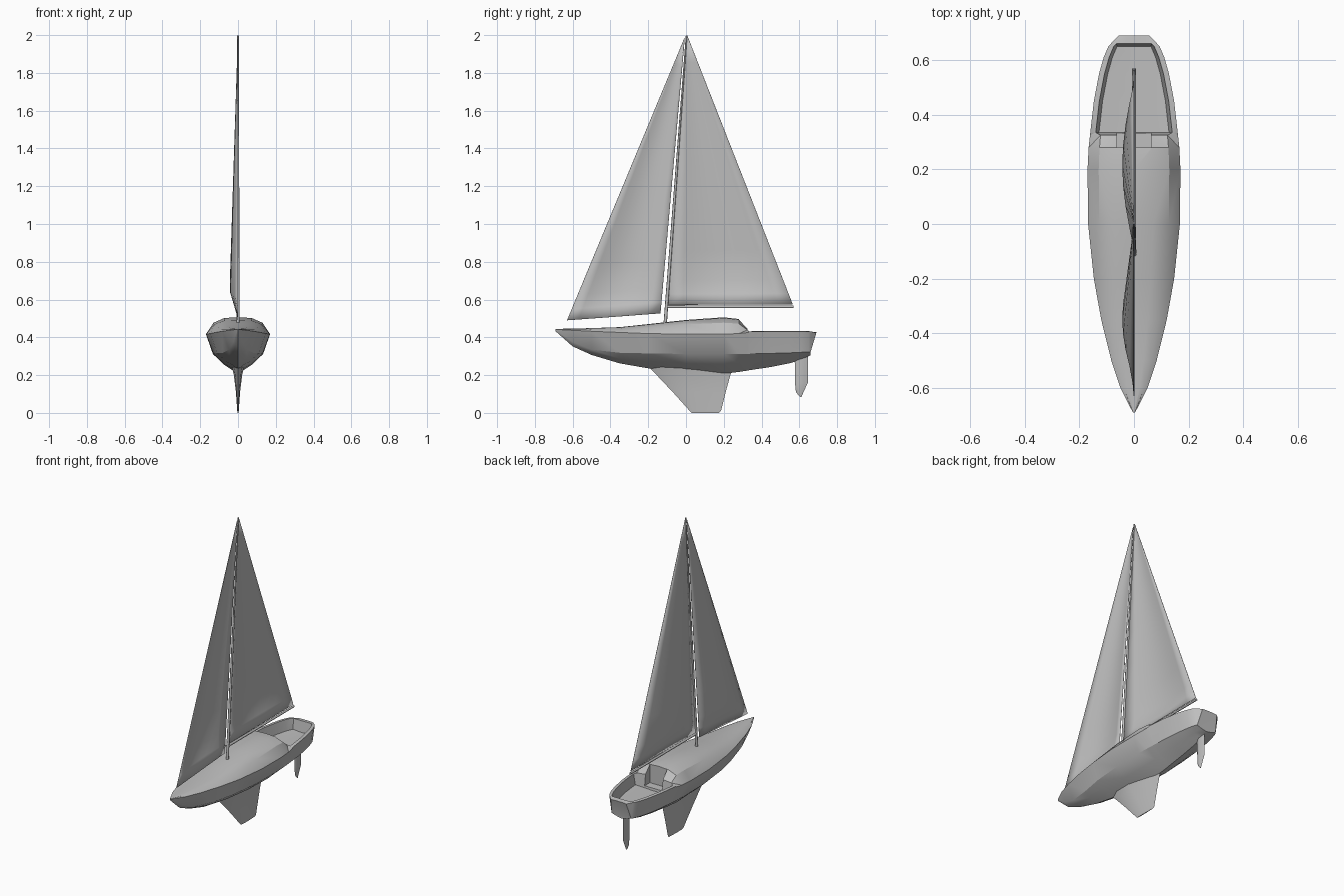
import bpy, bmesh, math
from mathutils import Vector

cube = bpy.data.objects.get("Cube")
if cube:
    bpy.data.objects.remove(cube, do_unlink=True)

grey = bpy.data.materials.new("plain_grey")
grey.use_nodes = True
grey.diffuse_color = (0.52, 0.52, 0.52, 1)
grey.node_tree.nodes["Principled BSDF"].inputs["Base Color"].default_value = (0.52, 0.52, 0.52, 1)


def finish(name, bm, angle=30):
    bmesh.ops.recalc_face_normals(bm, faces=bm.faces)
    me = bpy.data.meshes.new(name)
    bm.to_mesh(me)
    bm.free()
    me.materials.append(grey)
    me.shade_smooth()
    me.set_sharp_from_angle(angle=math.radians(angle))
    ob = bpy.data.objects.new(name, me)
    bpy.context.scene.collection.objects.link(ob)
    return ob


def loft(bm, rings, closed=True):
    """Skin a list of equal point rings and cap the ends."""
    rows = [[bm.verts.new(p) for p in ring] for ring in rings]
    n = len(rows[0])
    for a, b in zip(rows, rows[1:]):
        for i in range(n if closed else n - 1):
            j = (i + 1) % n
            bm.faces.new((a[i], a[j], b[j], b[i]))
    if closed:
        bm.faces.new(rows[0])
        bm.faces.new(rows[-1])


# Hull and deck: one skin; each station is
# y, rail half-width, rail z, chine half-width, chine z, keel z, deck top z
stations = [
    (-0.69, 0.004, 0.442, 0.003, 0.437, 0.432, 0.445),
    (-0.60, 0.050, 0.437, 0.024, 0.375, 0.352, 0.446),
    (-0.50, 0.083, 0.432, 0.047, 0.335, 0.307, 0.449),
    (-0.35, 0.120, 0.426, 0.080, 0.318, 0.262, 0.454),
    (-0.20, 0.147, 0.420, 0.110, 0.315, 0.236, 0.470),
    (0.00, 0.168, 0.417, 0.130, 0.312, 0.216, 0.492),
    (0.20, 0.170, 0.417, 0.133, 0.312, 0.207, 0.506),
    (0.28, 0.166, 0.420, 0.130, 0.312, 0.217, 0.497),
    (0.325, 0.161, 0.425, 0.127, 0.313, 0.224, 0.446),
    (0.335, 0.160, 0.430, 0.126, 0.313, 0.226, None),
    (0.45, 0.147, 0.432, 0.117, 0.315, 0.243, None),
    (0.55, 0.128, 0.432, 0.103, 0.318, 0.263, None),
    (0.61, 0.111, 0.432, 0.090, 0.321, 0.283, None),
    (0.65, 0.094, 0.431, 0.078, 0.323, 0.300, None),
    (0.66, 0.085, 0.431, 0.070, 0.323, 0.305, 0.431),
    (0.69, 0.055, 0.424, 0.046, 0.325, 0.316, 0.427),
]
rings = []
for y, w, rz, cw, cz, kz, top in stations:
    half = [(cw * 0.55, kz + (cz - kz) * 0.45), (cw, cz), (w, rz)]
    if top is None:      # open cockpit
        half += [(w - 0.020, rz + 0.002), (w - 0.032, 0.365)]
        centre = 0.360
    else:                # crowned deck and cabin roof
        half += [(w * 0.76, rz + (top - rz) * 0.68), (w * 0.42, rz + (top - rz) * 0.96)]
        centre = top
    section = [(0, kz)] + half + [(0, centre)] + [(-x, z) for x, z in reversed(half)]
    rake = 0.03 if y == 0.69 else 0
    rings.append([(x, y - rake * max(0, min(1, (rz - z) / (rz - cz))), z) for x, z in section])
bm = bmesh.new()
loft(bm, rings)
bmesh.ops.triangulate(bm, faces=[f for f in bm.faces if len(f.verts) == 4])
hull = finish("hull", bm, 28)

# Companionway recess in the back of the cabin
bpy.ops.mesh.primitive_cube_add(size=1, location=(0, 0.325, 0.46))
cutter = bpy.context.object
cutter.name = "companionway_cutter"
cutter.scale = (0.125, 0.09, 0.17)
cutter.hide_render = True
cut = hull.modifiers.new("companionway", "BOOLEAN")
cut.operation, cut.object, cut.solver = "DIFFERENCE", cutter, "EXACT"
bpy.context.view_layer.objects.active = hull
bpy.ops.object.modifier_apply(modifier=cut.name)
bpy.data.objects.remove(cutter, do_unlink=True)


def foil(name, levels):
    """Streamlined fin; each level is z front, y front, z back, y back, half thickness."""
    bm = bmesh.new()
    rings = []
    for zf, yf, zb, yb, t in levels:
        a, b = Vector((0, yf, zf)), Vector((0, yb, zb))
        side = [a.lerp(b, k) + Vector((t * s, 0, 0)) for k, s in ((0.15, 0.7), (0.4, 1), (0.75, 0.5))]
        rings.append([a] + side + [b] + [Vector((-p.x, p.y, p.z)) for p in reversed(side)])
    loft(bm, rings)
    return finish(name, bm, 40)


foil("keel_fin", [(0.25, -0.205, 0.25, 0.25, 0.034), (0.20, -0.155, 0.20, 0.235, 0.022),
                  (0.11, -0.07, 0.11, 0.21, 0.011), (0.01, 0.02, 0.01, 0.185, 0.004),
                  (0.0, 0.03, 0.0, 0.175, 0.003)])
foil("rudder", [(0.33, 0.575, 0.33, 0.645, 0.009), (0.16, 0.577, 0.16, 0.645, 0.008),
                (0.11, 0.582, 0.11, 0.622, 0.006), (0.085, 0.603, 0.085, 0.612, 0.003)])


def spar(name, start, end, r1, r2):
    a, b = Vector(start), Vector(end)
    bm = bmesh.new()
    bmesh.ops.create_cone(bm, cap_ends=True, segments=8, radius1=r1, radius2=r2, depth=(b - a).length)
    ob = finish(name, bm, 50)
    ob.location = (a + b) / 2
    ob.rotation_euler = (b - a).to_track_quat("Z", "Y").to_euler()
    return ob


spar("mast", (0, -0.111, 0.46), (0, 0.003, 1.998), 0.009, 0.004)
spar("boom", (0, -0.103, 0.562), (0, 0.57, 0.562), 0.008, 0.007)


def sail(name, tack, clew, head, depth):
    """Triangular sheet bellied to one side, deepest just above the foot."""
    tack, clew, head = Vector(tack), Vector(clew), Vector(head)
    bm = bmesh.new()
    rows = []
    for v in (0, 0.04, 0.09, 0.2, 0.35, 0.5, 0.65, 0.8, 0.9, 0.995):
        belly = depth * min(v / 0.09, 1) * (1 - v) / 0.91
        row = []
        for i in range(9):
            u = i / 8
            p = tack.lerp(clew, u).lerp(head, v)
            p.x -= belly * math.sin(math.pi * u)
            row.append(p)
        rows.append(row)
    loft(bm, rows, closed=False)
    ob = finish(name, bm, 60)
    mod = ob.modifiers.new("cloth", "SOLIDIFY")
    mod.thickness, mod.offset = 0.002, 0
    return ob


sail("mainsail", (0, -0.096, 0.572), (0, 0.565, 0.575), (0, 0.006, 2.0), 0.042)
sail("jib", (0, -0.63, 0.49), (0, -0.135, 0.527), (0, -0.006, 1.99), 0.042)
